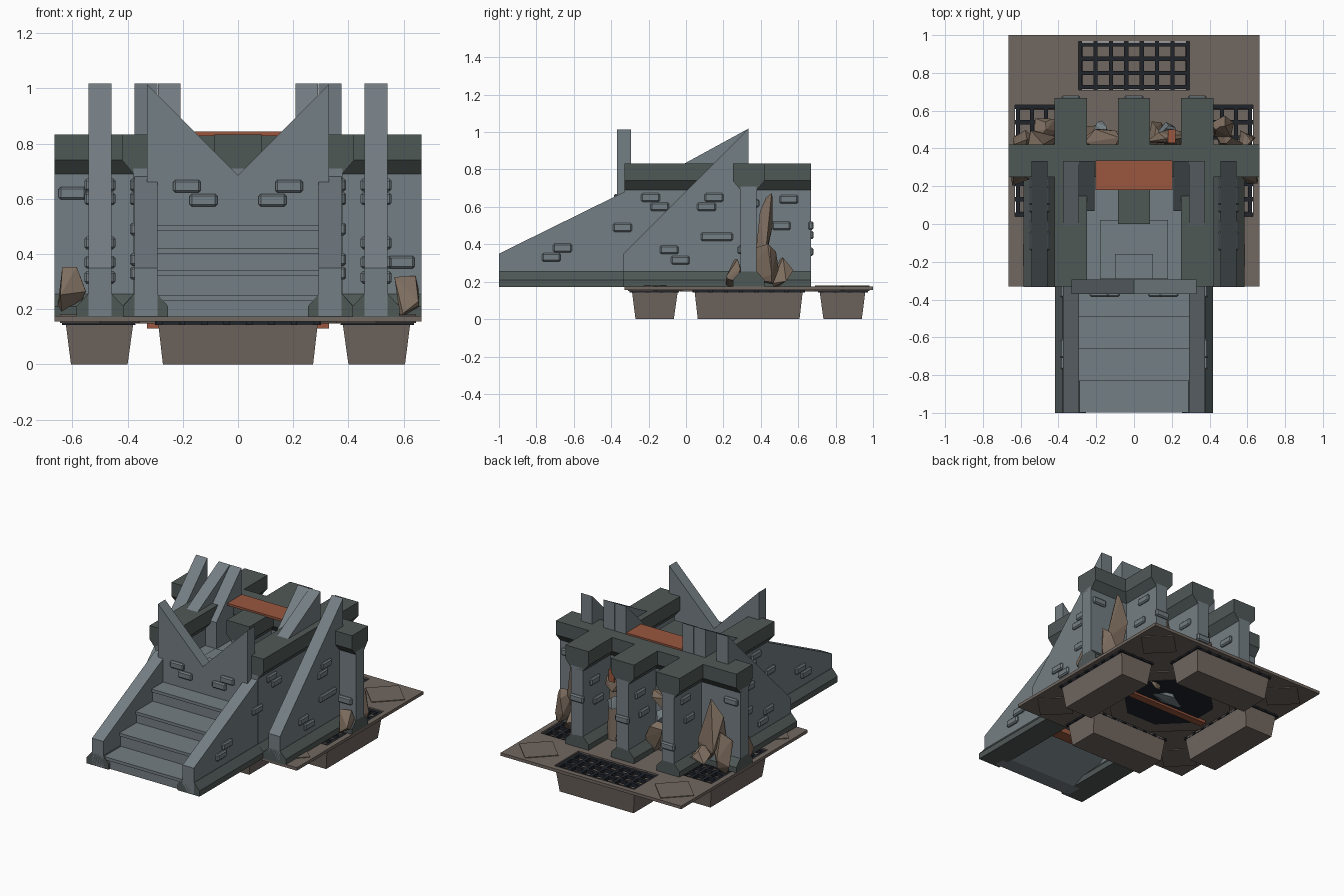
import bpy, bmesh, math, random
from mathutils import Vector

if "Cube" in bpy.data.objects:
    bpy.data.objects.remove(bpy.data.objects["Cube"])
random.seed(4)

def mat(name, c):
    m = bpy.data.materials.new(name)
    m.diffuse_color = (*c, 1)
    m.use_nodes = True
    m.node_tree.nodes["Principled BSDF"].inputs["Base Color"].default_value = m.diffuse_color
    return m

STONE = mat("grey stone", (0.175, 0.21, 0.23))
TRIM = mat("dark green stone", (0.078, 0.098, 0.094))
BROWN = mat("brown plate", (0.165, 0.135, 0.115))
IRON = mat("dark iron", (0.014, 0.017, 0.023))
RUST = mat("rust", (0.32, 0.095, 0.05))
RUBBLE = mat("rubble brown", (0.21, 0.155, 0.115))

def finish(name, bm, *mats):
    bmesh.ops.recalc_face_normals(bm, faces=bm.faces)
    me = bpy.data.meshes.new(name)
    bm.to_mesh(me)
    bm.free()
    for m in mats:
        me.materials.append(m)
    ob = bpy.data.objects.new(name, me)
    bpy.context.collection.objects.link(ob)
    return ob

def prism(name, pts, axis, lo, hi, *mats):
    """Extrude a 2D outline along an axis; remaining axes keep x, y, z order."""
    bm = bmesh.new()
    def p(a, b, t):
        return {'x': (t, a, b), 'y': (a, t, b), 'z': (a, b, t)}[axis]
    r0 = [bm.verts.new(p(a, b, lo)) for a, b in pts]
    r1 = [bm.verts.new(p(a, b, hi)) for a, b in pts]
    n = len(pts)
    bm.faces.new(r0)
    bm.faces.new(r1)
    for i in range(n):
        bm.faces.new((r0[i], r0[(i + 1) % n], r1[(i + 1) % n], r1[i]))
    return finish(name, bm, *mats)

def box(name, x0, x1, y0, y1, z0, z1, m):
    return prism(name, [(x0, y0), (x1, y0), (x1, y1), (x0, y1)], 'z', z0, z1, m)

def flare(name, c, axis, lo, hi, half=0.085, neck=0.043):
    """Flared foot moulding running along an axis."""
    h = [(half, 0.172), (half, 0.21), (neck, 0.255)]
    pts = [(c + a, z) for a, z in h] + [(c - a, z) for a, z in reversed(h)]
    return prism(name, pts, axis, lo, hi, TRIM)

def wall(name, c, axis, lo, hi):
    """Thin wall with flared foot and heavy cap."""
    flare(name + "_foot", c, axis, lo, hi)
    w = 0.043
    prism(name, [(c - w, 0.25), (c + w, 0.25), (c + w, 0.71), (c - w, 0.71)], axis, lo, hi, STONE)
    h = [(w, 0.69), (0.085, 0.74), (0.085, 0.832)]
    pts = [(c + a, z) for a, z in h] + [(c - a, z) for a, z in reversed(h)]
    prism(name + "_cap", pts, axis, lo, hi, TRIM)

def brick(x, y, z, axis):
    l, t, hgt = 0.05, 0.014, 0.023
    sx, sy = (t, l) if axis == 'x' else (l, t)
    ob = box("brick", x - sx, x + sx, y - sy, y + sy, z - hgt, z + hgt, STONE)
    b = ob.modifiers.new("bevel", 'BEVEL')
    b.width, b.segments = 0.008, 1

def rock(name, x, y, z, sx, sy, sz, m=RUBBLE, n=11, lean=0.0):
    bm = bmesh.new()
    for i in range(n):
        v = Vector([random.gauss(0, 1) for _ in range(3)]).normalized()
        k = 1 - 0.45 * max(v.z, 0)
        bm.verts.new((x + v.x * sx * k + lean * v.z * sx, y + v.y * sy * k, z + v.z * sz))
    r = bmesh.ops.convex_hull(bm, input=bm.verts)
    junk = [v for v in r["geom_interior"] if isinstance(v, bmesh.types.BMVert)]
    bmesh.ops.delete(bm, geom=junk, context='VERTS')
    finish(name, bm, m)

# --- floor plate with four rectangular openings
CY = 0.335
cuts = [-0.665, -0.63, -0.375, -0.295, 0.295, 0.375, 0.63, 0.665]
bm = bmesh.new()
g = [[bm.verts.new((u, CY + v, 0.175)) for v in cuts] for u in cuts]
for i in range(7):
    for j in range(7):
        if (i in (1, 5) and j == 3) or (j in (1, 5) and i == 3):
            continue
        bm.faces.new((g[i][j], g[i + 1][j], g[i + 1][j + 1], g[i][j + 1]))
plate = finish("floor_plate", bm, BROWN)
s = plate.modifiers.new("thickness", 'SOLIDIFY')
s.thickness, s.offset = 0.02, -1

# --- troughs and grates under each opening
for k in range(4):
    c, sn = round(math.cos(k * math.pi / 2)), round(math.sin(k * math.pi / 2))
    def rot(u, v):
        return (u * c - v * sn, CY + u * sn + v * c)
    bm = bmesh.new()
    rings = []
    for z, a, b, h in ((0.157, 0.378, 0.625, 0.29), (0.0, 0.4, 0.605, 0.272)):
        rings.append([bm.verts.new((*rot(u, v), z)) for u, v in ((a, -h), (b, -h), (b, h), (a, h))])
    bm.faces.new(rings[1])
    for i in range(4):
        bm.faces.new((rings[0][i], rings[0][(i + 1) % 4], rings[1][(i + 1) % 4], rings[1][i]))
    finish("trough", bm, BROWN)
    def bar(u0, u1, v0, v1):
        (xa, ya), (xb, yb) = rot(u0, v0), rot(u1, v1)
        box("grate_bar", min(xa, xb), max(xa, xb), min(ya, yb), max(ya, yb), 0.143, 0.166, IRON)
    for i in range(8):
        t = -0.285 + 0.57 * i / 7
        bar(0.372, 0.638, t - 0.011, t + 0.011)
    for i in range(4):
        t = 0.39 + 0.225 * i / 3
        bar(t - 0.011, t + 0.011, -0.3, 0.3)

# --- diamond tiles in the plate corners, above and below
for sx in (-1, 1):
    for sy in (-1, 1):
        x, y = sx * 0.5, CY + sy * 0.5
        d = 0.145
        for z in (0.15, 0.174):
            prism("diamond_tile", [(x - d, y), (x, y - d), (x + d, y), (x, y + d)], 'z', z, z + 0.006, BROWN)

# --- underside centre: ring, dark well, rusty beam and debris
def octo(r):
    return [(r * math.cos(math.pi * (i + .5) / 4), CY + r * math.sin(math.pi * (i + .5) / 4)) for i in range(8)]
prism("under_ring", octo(0.4), 'z', 0.148, 0.16, BROWN)
prism("under_well", octo(0.29), 'z', 0.144, 0.156, IRON)
box("under_beam", -0.33, 0.33, 0.25, 0.3, 0.13, 0.15, RUST)
rock("under_debris", 0.02, 0.38, 0.145, 0.14, 0.07, 0.03, STONE)

# --- main walls: back cross wall, side walls, back buttresses, inner buttress
wall("cross_wall", 0.335, 'x', -0.665, 0.665)
for x in (-0.335, 0, 0.335):
    wall("back_buttress", x, 'y', 0.375, 0.668)
for x in (-0.335, 0.335):
    wall("side_wall", x, 'y', -0.33, 0.3)
wall("inner_buttress", 0, 'y', 0.0, 0.3)

# --- inner floor with nested slabs
box("inner_floor", -0.3, 0.3, -0.3, 0.3, 0.52, 0.58, STONE)
box("inner_slab", -0.18, 0.18, -0.29, 0.02, 0.57, 0.61, STONE)
box("inner_step", -0.1, 0.1, -0.29, -0.16, 0.6, 0.64, STONE)
box("rust_board", -0.205, 0.205, 0.18, 0.335, 0.828, 0.843, RUST)

# --- split front wall with two points
prism("notched_wall", [(-0.33, 0.175), (0.33, 0.175), (0.33, 1.015), (0, 0.685), (-0.33, 1.015)],
      'y', -0.37, -0.295, STONE)

# --- staircase
pts = [(-0.985, 0.172)]
for i, z in enumerate((0.25, 0.342, 0.42, 0.505)):
    y = (-0.985, -0.82, -0.65, -0.48)[i]
    pts += [(y, z - 0.02), (y - 0.012, z - 0.02), (y - 0.012, z), ((-0.82, -0.65, -0.48, -0.33)[i], z)]
pts += [(-0.33, 0.42), (-0.88, 0.172)]
prism("steps", pts, 'x', -0.295, 0.295, STONE)
box("rust_beam", -0.29, 0.29, -0.5, -0.42, 0.18, 0.24, RUST)

for s in (-1, 1):
    def span(a, b):
        return sorted((s * a, s * b))
    # sloped stair sides
    prism("stair_side", [(-1, 0.175), (-1, 0.35), (-0.33, 0.68), (-0.33, 0.175)], 'x', *span(0.292, 0.375), STONE)
    flare("stair_side_foot", s * 0.335, 'y', -1.0, -0.33, 0.082)
    # sloped fins
    prism("outer_fin", [(-0.333, 0.175), (-0.333, 0.35), (0.333, 1.018), (0.333, 0.175)],
          'x', *span(0.458, 0.542), STONE)
    flare("outer_fin_foot", s * 0.5, 'y', -0.333, 0.3)
    prism("upper_fin", [(-0.03, 0.82), (0.333, 1.018), (0.333, 0.82)], 'x', *span(0.292, 0.375), STONE)
    prism("inner_fin", [(0.07, 0.58), (0.07, 0.755), (0.333, 1.018), (0.333, 0.58)], 'x', *span(0.208, 0.29), STONE)
    # bricks on side faces
    for y, z in ((-0.66, 0.38), (-0.72, 0.33), (-0.34, 0.49), (-0.19, 0.65), (-0.14, 0.6),
                 (0.55, 0.64), (0.51, 0.5)):
        brick(s * 0.378, y, z, 'x')
        if y > 0:
            for x in (0.29, 0.043):
                brick(s * x, y, z - 0.05, 'x')
    for y, z in ((0.15, 0.65), (0.11, 0.6), (-0.09, 0.37), (-0.03, 0.315), (0.13, 0.44), (0.2, 0.44)):
        brick(s * 0.542, y, z, 'x')
        brick(s * 0.458, y, z, 'x')
    # bricks on front and back faces
    for x, z in ((0.185, 0.645), (0.125, 0.595)):
        brick(s * x, -0.372, z, 'y')
    brick(s * 0.335, 0.667, 0.5, 'y') if s > 0 else brick(-0.335, 0.667, 0.36, 'y')
    brick(s * 0.6, 0.378, 0.62, 'y')
    # rubble heaps at the back and sides
    rock("tall_rubble", s * 0.5, 0.44, 0.40, 0.09, 0.075, 0.3, lean=0.2 * s)
    rock("mid_rubble", s * 0.58, 0.42, 0.3, 0.08, 0.08, 0.16)
    rock("low_rubble", s * 0.47, 0.5, 0.25, 0.08, 0.08, 0.09)
    rock("side_rubble", s * 0.61, 0.25, 0.27, 0.06, 0.06, 0.11)
    rock("bay_rubble", s * 0.21, 0.46, 0.36, 0.08, 0.08, 0.27)
    rock("bay_rubble", s * 0.12, 0.45, 0.28, 0.09, 0.1, 0.14)
    rock("bay_rubble", s * 0.17, 0.45, 0.56, 0.11, 0.06, 0.11)
    rock("bay_stone", s * 0.17, 0.5, 0.45, 0.06, 0.05, 0.05, STONE)
brick(-0.6, 0.29, 0.62, 'y')
brick(0.59, 0.29, 0.37, 'y')
brick(0, 0.667, 0.45, 'y')
box("rust_scrap", 0.18, 0.22, 0.43, 0.5, 0.58, 0.66, RUST)
